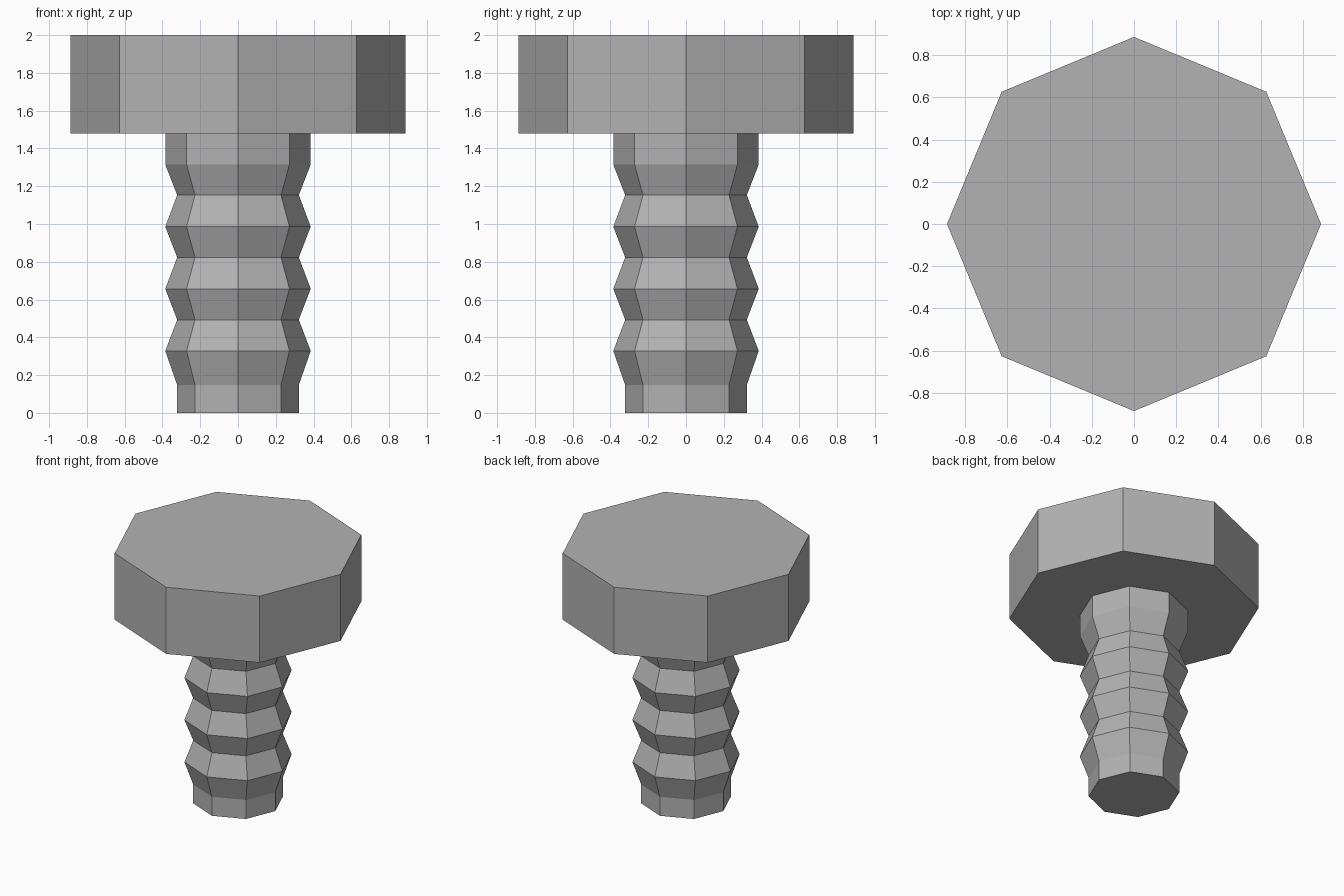
import bpy, bmesh
from math import cos, sin, pi

if "Cube" in bpy.data.objects:
    bpy.data.objects.remove(bpy.data.objects["Cube"])

SIDES = 8
ROOT, CREST, HEAD = 0.322, 0.385, 0.886
HEAD_Z, TOP_Z = 1.48, 2.0


def lathe(name, profile):
    """Turn a (radius, z) profile into a closed, flat-faced solid."""
    bm = bmesh.new()
    rings = [[bm.verts.new((r * cos(2 * pi * i / SIDES), r * sin(2 * pi * i / SIDES), z))
              for i in range(SIDES)] for r, z in profile]
    for a, b in zip(rings, rings[1:]):
        for i in range(SIDES):
            j = (i + 1) % SIDES
            bm.faces.new((a[i], a[j], b[j], b[i]))
    bm.faces.new(rings[0][::-1])
    bm.faces.new(rings[-1])
    bmesh.ops.recalc_face_normals(bm, faces=bm.faces[:])
    mesh = bpy.data.meshes.new(name)
    bm.to_mesh(mesh)
    bm.free()
    obj = bpy.data.objects.new(name, mesh)
    bpy.context.collection.objects.link(obj)
    return obj


# Plain tip, then zigzag thread ridges from root to crest
profile = [(ROOT, 0.0), (ROOT, 0.148)]
for k in range(4):
    if k:
        profile.append((ROOT, 0.163 + 0.33 * k))
    profile.append((CREST, 0.328 + 0.329 * k))

# Plain neck and wide octagonal head
profile += [(CREST, HEAD_Z), (HEAD, HEAD_Z), (HEAD, TOP_Z)]

bolt = lathe("bolt", profile)

# Dark grey metal
metal = bpy.data.materials.new("dark_metal")
metal.diffuse_color = (0.45, 0.45, 0.45, 1)
metal.use_nodes = True
metal.node_tree.nodes["Principled BSDF"].inputs["Base Color"].default_value = metal.diffuse_color
bolt.data.materials.append(metal)
